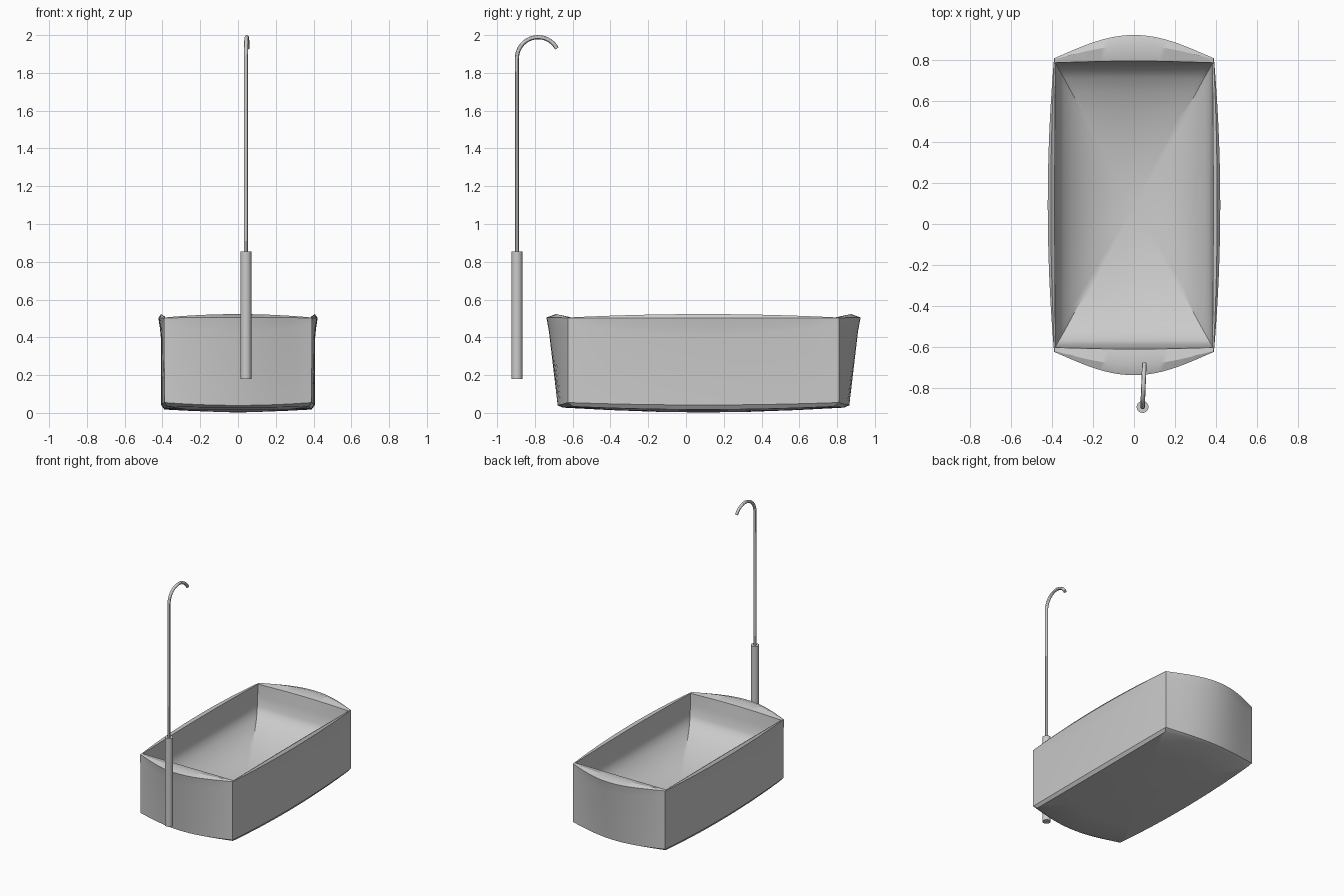
import bpy, bmesh, math

if "Cube" in bpy.data.objects:
    bpy.data.objects.remove(bpy.data.objects["Cube"])

CY = 0.0925   # tub centre in y
N = 24        # segments per tub side


def ring(bm, hx, hy, bx=0, by=0, zc=0, zx=None, zy=None, rnd=0):
    """Rectangular loop with bowed sides; zc/zx/zy = height at corner, long side middle, end middle."""
    zx = zc if zx is None else zx
    zy = zc if zy is None else zy
    verts = []
    for side in range(4):
        for i in range(N):
            t = -1 + 2 * i / N
            u, v = [(t, -1), (1, t), (-t, 1), (-1, -t)][side]
            end = side % 2 == 0
            bow = 1 - t * t
            tip = bow * (1 - .28 * t * t)
            k = 1 - rnd + rnd / math.hypot(u, v)
            x = u * hx * k + (0 if end else u * bx * bow)
            y = v * hy * k + (v * by * tip if end else 0)
            z = zc + ((zy if end else zx) - zc) * bow
            verts.append(bm.verts.new((x, y + CY, z)))
    return verts


def smooth(obj, angle=30):
    bpy.ops.object.select_all(action='DESELECT')
    obj.select_set(True)
    bpy.context.view_layer.objects.active = obj
    bpy.ops.object.shade_smooth_by_angle(angle=math.radians(angle))


# Bathtub: loops from the underside, up the walls, over the rim, down the basin
bm = bmesh.new()
loops = [
    ring(bm, .12, .23, .01, .02, .006),
    ring(bm, .25, .46, .01, .04, .015, .011, .015),
    ring(bm, .375, .69, .015, .055, .034, .018, .028),
    ring(bm, .39, .717, .017, .055, .055, .042, .04),
    ring(bm, .391, .718, .018, .10, .47, .41, .43),
    ring(bm, .391, .718, .024, .108, .49, .46, .475),
    ring(bm, .391, .718, .031, .114, .503, .503, .505),
    ring(bm, .389, .714, .018, .067, .505, .523, .523),
    ring(bm, .384, .6965, .004, .008, .503, .51, .507),
]
basin = [(.382, .692, .42, 0), (.377, .68, .345, 0), (.368, .664, .312, .01),
         (.345, .625, .278, .03), (.31, .56, .242, .08), (.26, .47, .205, .2),
         (.2, .36, .175, .4), (.13, .235, .153, .6), (.06, .11, .142, .9)]
for hx, hy, z, r in basin:
    loops.append(ring(bm, hx, hy, 0, 0, z, rnd=r))
M = 4 * N
for a, b in zip(loops, loops[1:]):
    for i in range(M):
        j = (i + 1) % M
        bm.faces.new((a[i], a[j], b[j], b[i]))
for loop, z in ((loops[0], .002), (loops[-1], .14)):
    c = bm.verts.new((0, CY, z))
    for i in range(M):
        bm.faces.new((loop[i], loop[(i + 1) % M], c))
bmesh.ops.recalc_face_normals(bm, faces=bm.faces)
me = bpy.data.meshes.new("bathtub")
bm.to_mesh(me)
bm.free()
tub = bpy.data.objects.new("bathtub", me)
bpy.context.collection.objects.link(tub)
smooth(tub, 32)

# Tap column
PX, PY = .042, -.895
bpy.ops.mesh.primitive_cylinder_add(vertices=32, radius=.029, depth=.675,
                                    location=(PX, PY, .18 + .675 / 2))
column = bpy.context.object
column.name = "tap_column"
smooth(column)

# Tall spout pipe with a hooked end
R = .112
points = [(0, .84), (0, 1.3)]
for i in range(25):
    a = math.radians(180 - 152 * i / 24)
    points.append((R + R * math.cos(a), 1.877 + R * math.sin(a)))
cu = bpy.data.curves.new("spout_pipe", 'CURVE')
cu.dimensions = '3D'
cu.bevel_depth = .011
cu.bevel_resolution = 4
cu.use_fill_caps = True
sp = cu.splines.new('POLY')
sp.points.add(len(points) - 1)
for p, (d, z) in zip(sp.points, points):
    p.co = (PX + d * .04, PY + d, z, 1)
pipe = bpy.data.objects.new("spout_pipe", cu)
bpy.context.collection.objects.link(pipe)
bpy.ops.object.select_all(action='DESELECT')
pipe.select_set(True)
bpy.context.view_layer.objects.active = pipe
bpy.ops.object.convert(target='MESH')
smooth(bpy.context.object)
